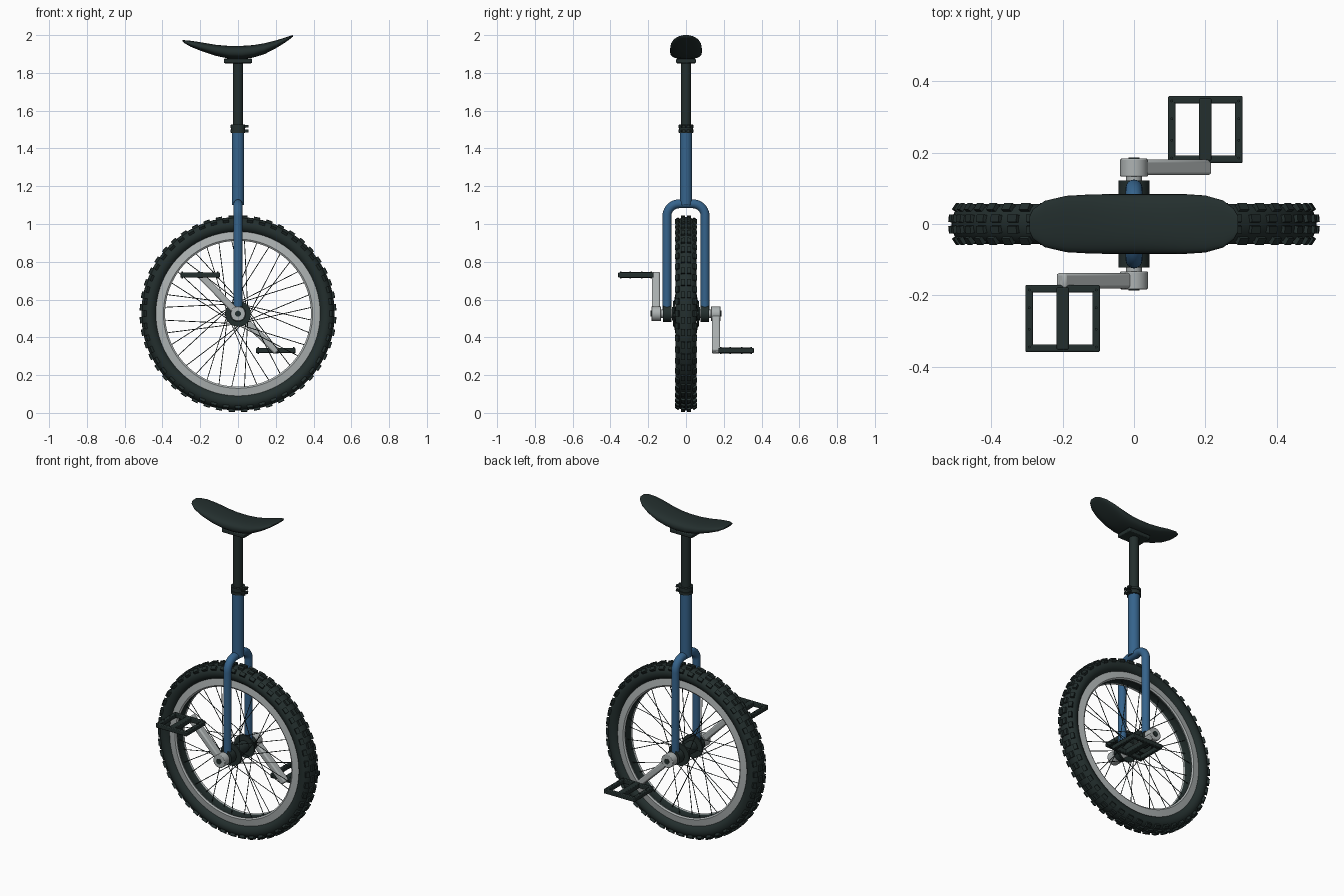
import bpy, bmesh, math
from mathutils import Vector, Matrix

if "Cube" in bpy.data.objects:
    bpy.data.objects.remove(bpy.data.objects["Cube"])

HUB = Vector((0, 0, 0.525))


def material(name, rgb):
    m = bpy.data.materials.new(name)
    m.diffuse_color = (*rgb, 1)
    m.use_nodes = True
    m.node_tree.nodes["Principled BSDF"].inputs["Base Color"].default_value = m.diffuse_color
    return m


BLACK = material("black_rubber", (0.017, 0.028, 0.027))
BLUE = material("frame_blue", (0.036, 0.125, 0.26))
SILVER = material("silver_metal", (0.42, 0.45, 0.45))


def finish(name, bm, *mats, angle=35):
    bmesh.ops.recalc_face_normals(bm, faces=bm.faces)
    me = bpy.data.meshes.new(name)
    bm.to_mesh(me)
    bm.free()
    for m in mats:
        me.materials.append(m)
    ob = bpy.data.objects.new(name, me)
    bpy.context.collection.objects.link(ob)
    bpy.ops.object.select_all(action='DESELECT')
    ob.select_set(True)
    bpy.context.view_layer.objects.active = ob
    bpy.ops.object.shade_smooth_by_angle(angle=math.radians(angle))
    return ob


def add_cyl(bm, a, b, r, seg=24):
    a, b = Vector(a), Vector(b)
    d = b - a
    mat = Matrix.Translation((a + b) / 2) @ d.to_track_quat('Z', 'Y').to_matrix().to_4x4()
    bmesh.ops.create_cone(bm, cap_ends=True, segments=seg, radius1=r, radius2=r,
                          depth=d.length, matrix=mat)


def add_box(bm, centre, size, rot=Matrix()):
    mat = Matrix.Translation(centre) @ rot @ Matrix.Diagonal((*size, 1))
    bmesh.ops.create_cube(bm, size=1, matrix=mat)


def bevel(ob, width, segments=2):
    m = ob.modifiers.new("rounded_edges", 'BEVEL')
    m.width, m.segments = width, segments


def loft(bm, rings, closed=False):
    """Skin a list of equal-length point rings."""
    vr = [[bm.verts.new(p) for p in ring] for ring in rings]
    n = len(vr[0])
    pairs = list(zip(vr, vr[1:])) + ([(vr[-1], vr[0])] if closed else [])
    for a, b in pairs:
        for i in range(n):
            bm.faces.new((a[i], a[(i + 1) % n], b[(i + 1) % n], b[i]))
    if not closed:
        bm.faces.new(vr[0])
        bm.faces.new(vr[-1])


def wheel_ring(bm, profile, seg=96):
    """Turn a closed (radius, y) profile about the axle."""
    loft(bm, [[HUB + Vector((r * math.cos(t), y, r * math.sin(t))) for r, y in profile]
              for t in (2 * math.pi * k / seg for k in range(seg))], closed=True)


# Tyre body
bm = bmesh.new()
wheel_ring(bm, [(0.468 + 0.044 * math.cos(t), 0.056 * math.sin(t))
                for t in (2 * math.pi * k / 20 for k in range(20))])
finish("tyre", bm, BLACK)

# Tread knobs: shoulder pairs alternating with centre pairs
bm = bmesh.new()
N = 48
for k in range(N):
    for side in (-1, 1):
        for off, r, y, tilt, size in ((0, 0.494, 0.043, 0.6, (0.032, 0.022, 0.026)),
                                      (0.5, 0.510, 0.015, 0.1, (0.034, 0.021, 0.020))):
            t = 2 * math.pi * (k + off) / N
            rot = Matrix.Rotation(t, 4, 'Y') @ Matrix.Rotation(-side * tilt, 4, 'X')
            pos = HUB + Vector((r * math.sin(t), side * y, r * math.cos(t)))
            add_box(bm, pos, size, rot)
finish("tread_knobs", bm, BLACK)

# Rim: silver side walls, dark inner bed
bm = bmesh.new()
wheel_ring(bm, [(0.435, -0.036), (0.395, -0.042), (0.386, -0.036), (0.390, -0.028),
                (0.390, 0.028), (0.386, 0.036), (0.395, 0.042), (0.435, 0.036)])
for f in bm.faces:
    c = f.calc_center_median()
    f.material_index = 1 if abs(c.y) < 0.03 else 0
finish("rim", bm, SILVER, BLACK)

# Laced spokes, alternating flange and lean
bm = bmesh.new()
for k in range(36):
    side = 1 if k % 2 else -1
    lean = 1.0 if (k // 2) % 2 else -1.0
    t = 2 * math.pi * (k + 0.5) / 36
    a = HUB + Vector((0.058 * math.cos(t + lean), side * 0.064, 0.058 * math.sin(t + lean)))
    b = HUB + Vector((0.392 * math.cos(t), side * 0.012, 0.392 * math.sin(t)))
    add_cyl(bm, a, b, 0.0021, 6)
finish("spokes", bm, BLACK)


def axle_cyl(bm, y0, y1, r, seg=32):
    add_cyl(bm, HUB + Vector((0, y0, 0)), HUB + Vector((0, y1, 0)), r, seg)


# Hub shell, flanges, bearing housings
bm = bmesh.new()
axle_cyl(bm, -0.075, 0.075, 0.035)
for s in (-1, 1):
    axle_cyl(bm, s * 0.059, s * 0.069, 0.068, 40)
    axle_cyl(bm, s * 0.077, s * 0.122, 0.043)
finish("hub", bm, BLACK)

bm = bmesh.new()
axle_cyl(bm, -0.17, 0.17, 0.022)
finish("axle", bm, SILVER)

bm = bmesh.new()
for s in (-1, 1):
    axle_cyl(bm, s * 0.15, s * 0.187, 0.016, 16)
finish("axle_bolts", bm, BLACK)

# Cranks and pedals, half a turn apart
for s, label in ((-1, "front"), (1, "back")):
    end = Vector((s * 0.2, s * 0.159, 0.53 - s * 0.2))
    start = HUB + Vector((0, s * 0.159, 0))
    d = end - start
    bm = bmesh.new()
    rot = Matrix.Rotation(-math.atan2(d.z, d.x), 4, 'Y')
    add_box(bm, (start + end) / 2 + d * 0.02, (d.length * 1.03, 0.044, 0.036), rot)
    bevel(finish(label + "_crank_arm", bm, SILVER), 0.008)

    bm = bmesh.new()
    axle_cyl(bm, s * 0.133, s * 0.183, 0.039)
    bevel(finish(label + "_crank_eye", bm, SILVER), 0.003)

    # Pedal frame with centre spindle housing
    c = Vector((s * 0.2, s * 0.265, end.z))
    bm = bmesh.new()
    for e in (-1, 1):
        add_box(bm, c + Vector((e * 0.094, 0, 0)), (0.021, 0.188, 0.026))
        add_box(bm, c + Vector((0, e * 0.083, 0)), (0.205, 0.021, 0.026))
    add_box(bm, c, (0.035, 0.175, 0.030))
    bevel(finish(label + "_pedal", bm, BLACK), 0.004)

    bm = bmesh.new()
    add_cyl(bm, end, c, 0.011, 16)
    finish(label + "_pedal_spindle", bm, SILVER)

    # Grip pins
    bm = bmesh.new()
    for e in (-1, 1):
        for y in (-0.08, -0.03, 0.03, 0.08):
            p = c + Vector((e * 0.094, y, 0))
            add_cyl(bm, p - Vector((0, 0, 0.018)), p + Vector((0, 0, 0.018)), 0.004, 8)
    finish(label + "_pedal_pins", bm, BLACK)

# Fork: one bent tube sweeping over the tyre
R, Y, TOP = 0.065, 0.101, 1.107
path = [(-Y, 0.535)]
for sgn in (-1, 1):
    arc = [(sgn * (Y - R + R * math.cos(a)), TOP - R + R * math.sin(a))
           for a in (math.pi / 2 * k / 10 for k in range(11))]
    path += arc if sgn < 0 else arc[::-1]
path.append((Y, 0.535))
rings = []
for i, (y, z) in enumerate(path):
    y0, z0 = path[max(i - 1, 0)]
    y1, z1 = path[min(i + 1, len(path) - 1)]
    n = Vector((0, -(z1 - z0), y1 - y0)).normalized()
    rings.append([Vector((0, y, z)) + 0.0235 * (n * math.cos(t) + Vector((1, 0, 0)) * math.sin(t))
                  for t in (2 * math.pi * k / 24 for k in range(24))])
bm = bmesh.new()
loft(bm, rings)
finish("fork", bm, BLUE)

bm = bmesh.new()
add_cyl(bm, (0, 0, 1.10), (0, 0, 1.49), 0.033, 32)
finish("frame_tube", bm, BLUE)

bm = bmesh.new()
add_cyl(bm, (0, 0, 1.40), (0, 0, 1.86), 0.0265, 32)
finish("seat_post", bm, BLACK)

# Seat clamp: twin bands with lugs and bolts
bm = bmesh.new()
add_cyl(bm, (0, 0, 1.483), (0, 0, 1.526), 0.036, 32)
for z in (1.492, 1.517):
    add_cyl(bm, (0, 0, z - 0.008), (0, 0, z + 0.008), 0.040, 32)
    for s in (-1, 1):
        add_box(bm, (0.042, s * 0.013, z), (0.026, 0.013, 0.014))
    add_cyl(bm, (0.046, -0.027, z), (0.046, 0.027, z), 0.005, 10)
finish("seat_clamp", bm, BLACK)

bm = bmesh.new()
add_box(bm, (0, 0, 1.863), (0.15, 0.105, 0.024))
bevel(finish("seat_plate", bm, BLACK), 0.005)

# Saddle sections: x, half width, underside z, top z
sections = [(-0.293, 0.022, 1.966, 1.974), (-0.283, 0.042, 1.957, 1.973),
            (-0.25, 0.065, 1.938, 1.970), (-0.19, 0.079, 1.914, 1.961),
            (-0.12, 0.083, 1.891, 1.949), (-0.05, 0.084, 1.876, 1.943),
            (0.02, 0.084, 1.873, 1.943), (0.08, 0.084, 1.881, 1.947),
            (0.14, 0.084, 1.899, 1.957), (0.20, 0.080, 1.930, 1.972),
            (0.25, 0.066, 1.961, 1.987), (0.28, 0.043, 1.983, 1.997),
            (0.292, 0.022, 1.993, 2.0)]


def rounded(v, p):
    return math.copysign(abs(v) ** p, v)


bm = bmesh.new()
loft(bm, [[(x, w * rounded(math.cos(t), 0.8), (lo + hi) / 2 + (hi - lo) / 2 * rounded(math.sin(t), 0.8))
           for t in (2 * math.pi * k / 28 for k in range(28))] for x, w, lo, hi in sections])
finish("saddle", bm, BLACK, angle=60)
